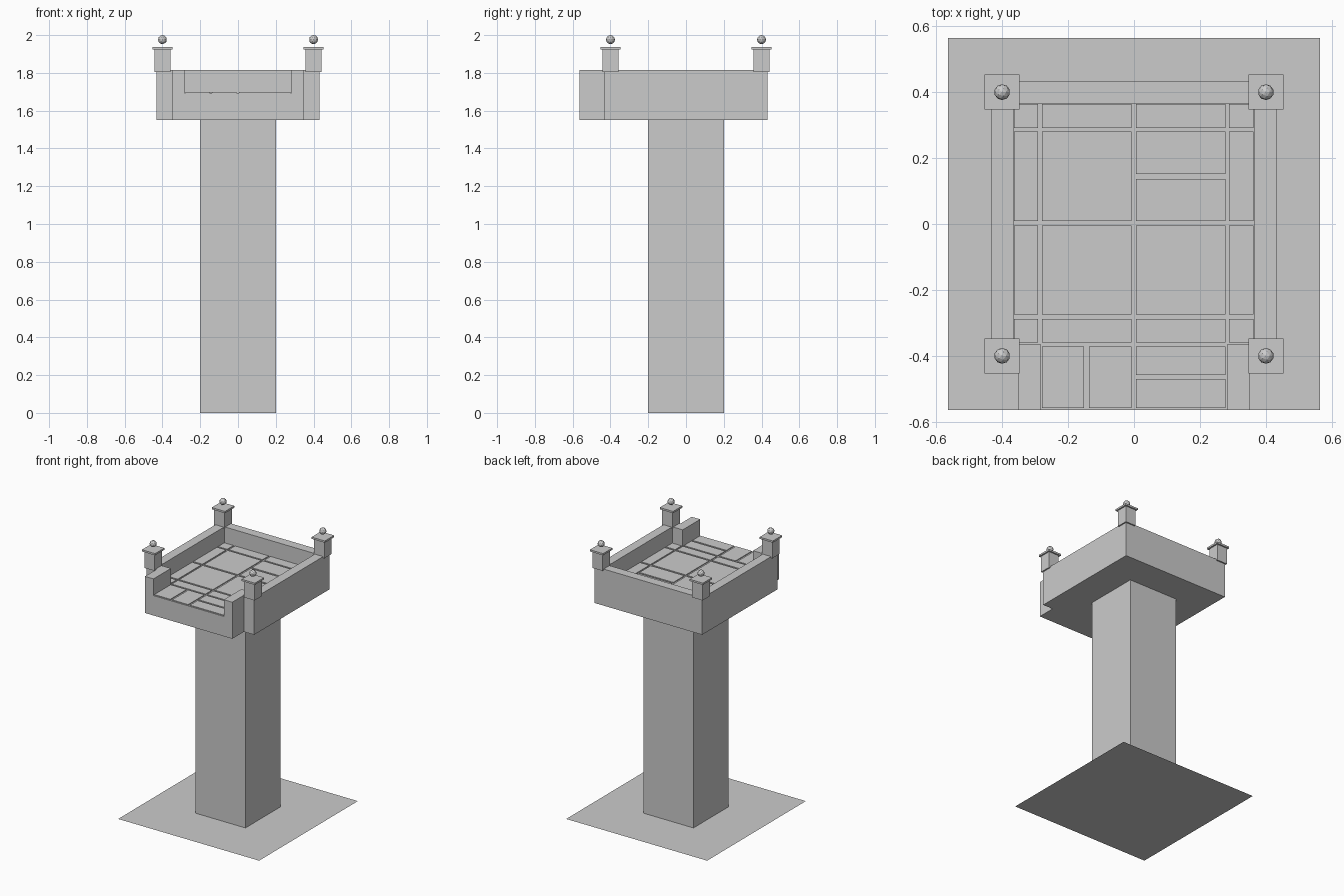
import bpy
import bmesh

cube = bpy.data.objects.get("Cube")
if cube:
    bpy.data.objects.remove(cube, do_unlink=True)

GREY = (0.6, 0.6, 0.6, 1)
stone = bpy.data.materials.new("grey stone")
stone.use_nodes = True
stone.diffuse_color = GREY
stone.node_tree.nodes["Principled BSDF"].inputs["Base Color"].default_value = GREY


def finish(bm, name):
    bmesh.ops.recalc_face_normals(bm, faces=bm.faces)
    mesh = bpy.data.meshes.new(name)
    bm.to_mesh(mesh)
    bm.free()
    mesh.materials.append(stone)
    obj = bpy.data.objects.new(name, mesh)
    bpy.context.collection.objects.link(obj)
    return obj


def prism(name, outline, z0, z1):
    """Extrude a plan outline from z0 to z1."""
    bm = bmesh.new()
    base = bm.faces.new([bm.verts.new((x, y, z0)) for x, y in outline])
    new = bmesh.ops.extrude_face_region(bm, geom=[base])["geom"]
    for v in new:
        if isinstance(v, bmesh.types.BMVert):
            v.co.z = z1
    return finish(bm, name)


def box(name, x0, x1, y0, y1, z0, z1):
    return prism(name, [(x0, y0), (x1, y0), (x1, y1), (x0, y1)], z0, z1)


def mirrored(half):
    """Complete a right-hand outline with its mirror image."""
    return half + [(-x, y) for x, y in reversed(half)]


SLAB, FLOOR, TILE, RIM = 1.55, 1.694, 1.70, 1.815

# Flat ground sheet
bm = bmesh.new()
bmesh.ops.create_grid(bm, x_segments=1, y_segments=1, size=0.565)
finish(bm, "ground_sheet")

# Square shaft
box("column", -0.2, 0.2, -0.2, 0.2, 0, SLAB)

# Platform with a projecting front landing, hollowed to leave the parapet
platform = prism("platform", mirrored(
    [(0.35, -0.565), (0.35, -0.432), (0.432, -0.432), (0.432, 0.432)]), SLAB, RIM)
cutter = prism("platform_cutter", mirrored(
    [(0.282, -0.7), (0.282, -0.365), (0.365, -0.365), (0.365, 0.365)]), FLOOR, RIM + 0.2)
cutter.hide_render = True
cut = platform.modifiers.new("hollow", "BOOLEAN")
cut.operation = "DIFFERENCE"
cut.solver = "EXACT"
cut.object = cutter
bpy.context.view_layer.update()
hollowed = bpy.data.meshes.new_from_object(
    platform.evaluated_get(bpy.context.evaluated_depsgraph_get()))
platform.modifiers.clear()
platform.data = hollowed
bpy.data.objects.remove(cutter, do_unlink=True)

# Paving: a grid of slabs, with one slab split in two
columns = [(-0.364, -0.291), (-0.279, -0.008), (0.006, 0.277), (0.288, 0.362)]
rows = [(-0.36, -0.288), (-0.275, -0.005), (0.009, 0.28), (0.292, 0.364)]
tiles = []
for i, (x0, x1) in enumerate(columns):
    for j, (y0, y1) in enumerate(rows):
        if i == 2 and j == 2:
            tiles += [(x0, x1, y0, 0.137), (x0, x1, 0.151, y1)]
        else:
            tiles.append((x0, x1, y0, y1))

# Landing paving
tiles += [(-0.279, -0.151, -0.559, -0.372), (-0.137, -0.008, -0.559, -0.372),
          (0.006, 0.277, -0.458, -0.372), (0.006, 0.277, -0.559, -0.471)]
for n, t in enumerate(tiles):
    box(f"paving_{n + 1}", *t, FLOOR, TILE)

# Corner posts with flat caps and round finials
for side, x in (("right", -0.4), ("left", 0.4)):
    for end, y in (("front", -0.4), ("back", 0.4)):
        def block(part, r, z0, z1):
            box(f"{end}_{side}_{part}", x - r, x + r, y - r, y + r, z0, z1)
        block("post", 0.042, 1.805, 1.928)
        block("cap", 0.053, 1.925, 1.938)
        bm = bmesh.new()
        bmesh.ops.create_icosphere(bm, subdivisions=2, radius=0.024)
        bmesh.ops.translate(bm, verts=bm.verts, vec=(x, y, 1.976))
        finish(bm, f"{end}_{side}_finial")
